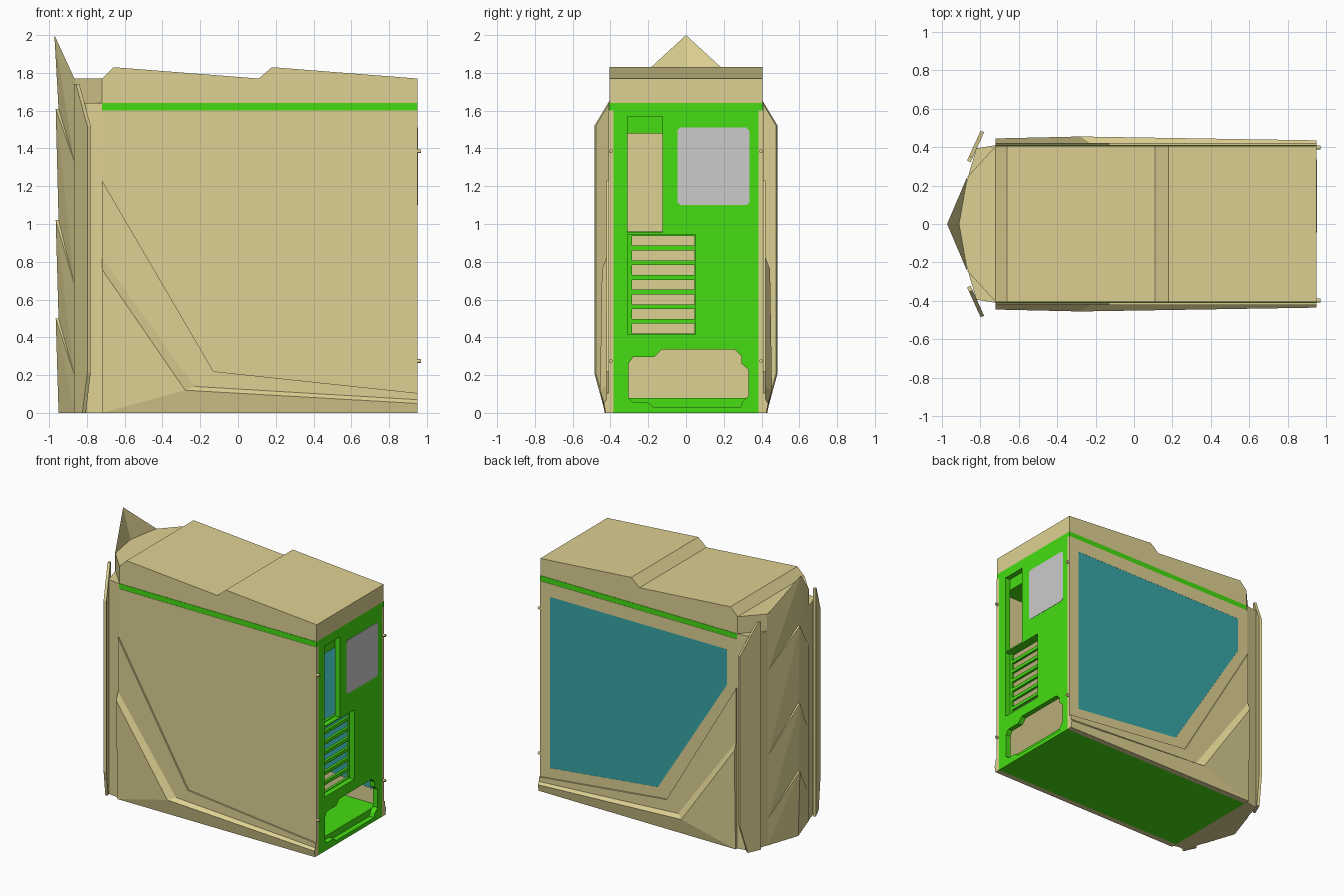
import bpy, bmesh
from mathutils import Vector

if "Cube" in bpy.data.objects:
    bpy.data.objects.remove(bpy.data.objects["Cube"])


def material(name, rgb):
    m = bpy.data.materials.new(name)
    m.diffuse_color = (*rgb, 1)
    m.use_nodes = True
    m.node_tree.nodes["Principled BSDF"].inputs["Base Color"].default_value = m.diffuse_color
    return m


TAN = material("tan", (0.73, 0.64, 0.29))
GREEN = material("green", (0.06, 0.72, 0.006))
TEAL = material("teal", (0.04, 0.39, 0.39))


def finish(name, bm, mat):
    bmesh.ops.recalc_face_normals(bm, faces=bm.faces)
    me = bpy.data.meshes.new(name)
    bm.to_mesh(me)
    bm.free()
    ob = bpy.data.objects.new(name, me)
    bpy.context.collection.objects.link(ob)
    if mat:
        me.materials.append(mat)
    return ob


def prism(name, loops, place, offset, mat):
    """Fill an outline (extra loops are holes), then extrude it by offset."""
    bm = bmesh.new()
    edges = []
    for loop in loops:
        vs = [bm.verts.new(place(*p)) for p in loop]
        if len(loops) == 1:
            bm.faces.new(vs)
        else:
            edges += [bm.edges.new((vs[i - 1], vs[i])) for i in range(len(vs))]
    if edges:
        bmesh.ops.triangle_fill(bm, edges=edges, use_beauty=True)
    r = bmesh.ops.extrude_face_region(bm, geom=bm.faces[:])
    bmesh.ops.translate(bm, vec=Vector(offset),
                        verts=[v for v in r["geom"] if isinstance(v, bmesh.types.BMVert)])
    return finish(name, bm, mat)


def hull(name, pts, mat):
    bm = bmesh.new()
    for p in pts:
        bm.verts.new(p)
    r = bmesh.ops.convex_hull(bm, input=bm.verts[:])
    bmesh.ops.delete(bm, geom=[v for v in bm.verts if not v.link_faces], context="VERTS")
    bmesh.ops.dissolve_limit(bm, angle_limit=0.005, verts=bm.verts[:], edges=bm.edges[:])
    return finish(name, bm, mat)


def rect(a0, b0, a1, b1):
    return [(a0, b0), (a1, b0), (a1, b1), (a0, b1)]


def at_x(x):
    return lambda y, z: (x, y, z)


def at_y(y):
    return lambda x, z: (x, y, z)


def at_z(z):
    return lambda x, y: (x, y, z)


XF, XR = -0.72, 0.95

# Chassis floor, ceiling and the trim band under the lid
prism("chassis_floor", [rect(XF, -.385, .91, .385)], at_z(0), (0, 0, .08), GREEN)
prism("chassis_ceiling", [rect(XF, -.385, .91, .385)], at_z(1.48), (0, 0, .12), GREEN)
prism("trim_band", [rect(XF, -.408, XR, .408)], at_z(1.6), (0, 0, .04), GREEN)

# Rear panel with port, card and power supply openings
psu = [(-.305, .26), (-.28, .295), (-.17, .295), (-.13, .335), (.26, .335), (.295, .3),
       (.295, .26), (.33, .23), (.33, .09), (.3, .06), (.29, .03), (-.17, .03),
       (-.2, .055), (-.28, .055), (-.305, .08)]
prism("rear_panel", [rect(-.385, 0, .385, 1.6), psu, rect(-.31, .955, -.125, 1.57),
                     rect(-.31, .415, .05, .945)], at_x(.91), (.04, 0, 0), GREEN)
slots = [rect(-.285, .42 + .0775 * i, .045, .472 + .0775 * i) for i in range(7)]
prism("card_slot_plate", [rect(-.33, .4, .07, .96)] + slots, at_x(.89), (.02, 0, 0), GREEN)

# Exhaust fan plate with clipped corners
prism("fan_grille", [[(-.045, 1.115), (-.03, 1.1), (.32, 1.1), (.335, 1.115),
                      (.335, 1.495), (.32, 1.51), (-.03, 1.51), (-.045, 1.495)]],
      at_x(.94), (.012, 0, 0), None)

# Lid with two sloping steps
prism("lid", [[(XF, 1.64), (XF, 1.77), (-.66, 1.83), (.11, 1.77), (.18, 1.83),
               (XR, 1.77), (XR, 1.64)]], at_y(-.405), (0, .81, 0), TAN)

# Side panels, the left one with a window
window = [(.865, 1.5), (-.635, 1.5), (-.635, 1.23), (-.05, .29), (.865, .19)]
side = rect(XF, 0, XR, 1.6)
prism("left_panel", [side, window], at_y(.385), (0, .025, 0), TAN)
prism("right_panel", [side], at_y(-.385), (0, -.025, 0), TAN)
prism("window_glass", [window], at_y(.387), (0, .022, 0), TEAL)

for s, tag in ((1, "left"), (-1, "right")):
    # Raised lower skirt
    prism(tag + "_skirt", [[(XF, 1.23), (-.13, .22), (XR, .105), (XR, 0), (XF, 0)]],
          at_y(s * .41), (0, s * .012, 0), TAN)

    # Angled ridge on the skirt
    bm = bmesh.new()
    pts = [(XF, .422, .82), (-.23, .422, .14), (XR, .422, .07),
           (XF, .445, .76), (-.28, .455, .12), (XR, .435, .05),
           (XF, .43, 0), (XR, .425, 0), (XF, .415, 0), (XR, .415, 0)]
    v = [bm.verts.new((x, s * y, z)) for x, y, z in pts]
    for f in ((0, 3, 4, 1), (1, 4, 5, 2), (3, 6, 4), (4, 6, 7, 5),
              (6, 8, 9, 7), (0, 8, 6, 3), (2, 5, 7, 9), (0, 1, 8), (1, 2, 9, 8)):
        bm.faces.new([v[i] for i in f])
    finish(tag + "_ridge", bm, TAN)

    # Front fin
    prism(tag + "_fin", [[(0, 0), (.63, 0), (1, .21), (1, 1.52), (.15, 1.74), (0, 1.74)]],
          lambda u, z: (-.868 + .07 * u, s * (.33 + .155 * u), z),
          (.018, -s * .008, 0), TAN)

    # Layered chevron tiles on the nose; the top one is the crest
    tip = [2.0, 1.61, 1.02, .5, 0]
    edge = [1.77, 1.33, .68, .2, 0]
    for i in range(4):
        xt = -.972 if i == 0 else -.965
        back = 1.77 if i == 0 else tip[i]
        hull(f"{tag}_nose_tile_{i + 1}", [
            (xt, 0, tip[i]), (-.91, 0, back), (-.866, s * .25, edge[i]),
            (-.95, 0, tip[i + 1]), (-.91, 0, tip[i + 1]),
            (-.866, s * .25, edge[i + 1])], TAN)

    # Thumb screws at the rear
    for j, z in enumerate((.275, 1.385)):
        bpy.ops.mesh.primitive_cylinder_add(vertices=12, radius=.01, depth=.03,
                                            location=(.955, s * .398, z),
                                            rotation=(0, 1.5708, 0))
        bpy.context.object.name = f"{tag}_thumb_screw_{j + 1}"
        bpy.context.object.data.materials.append(TAN)

# Front body behind the tiles, and its narrower top
half = [(XF, .41), (-.82, .393), (-.862, .25)]
body = half + [(-.93, 0)] + [(x, -y) for x, y in reversed(half)]
prism("front_body", [body], at_z(0), (0, 0, 1.64), TAN)
prism("front_body_top", [[(XF, .405), (-.862, .25), (-.93, 0), (-.862, -.25), (XF, -.405)]],
      at_z(1.64), (0, 0, .13), TAN)
